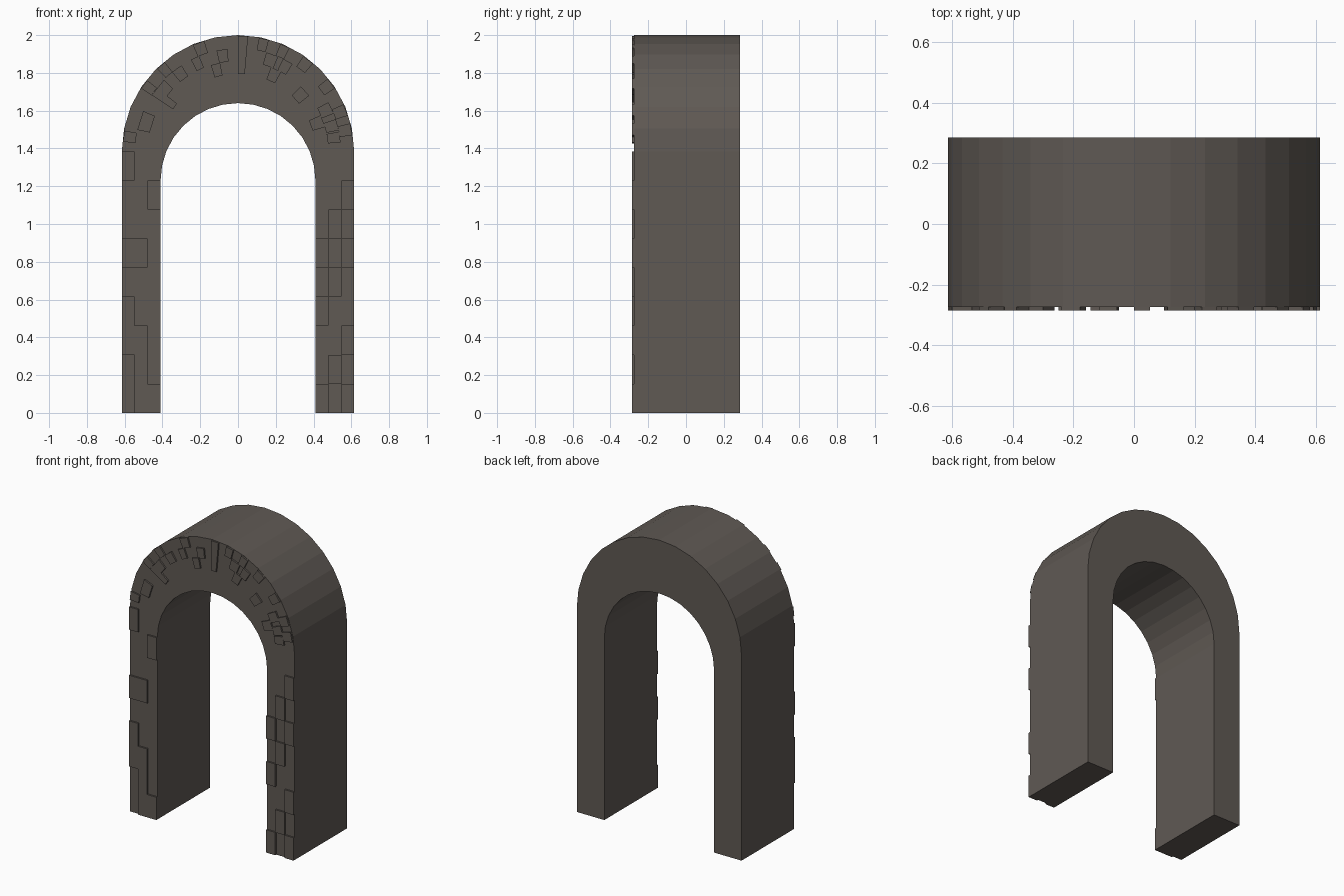
import bpy, bmesh
from math import sin, cos, pi, radians

if "Cube" in bpy.data.objects:
    bpy.data.objects.remove(bpy.data.objects["Cube"])

BACK, FACE, STONE = 0.286, -0.275, -0.286   # y depths
RO, ZO = 0.615, 1.385                       # outer arch radius, spring height
RI, ZI = 0.41, 1.23                         # inner arch
SEG = 16

mat = bpy.data.materials.new("dark_stone")
mat.diffuse_color = (0.115, 0.10, 0.088, 1)
mat.use_nodes = True
mat.node_tree.nodes["Principled BSDF"].inputs["Base Color"].default_value = mat.diffuse_color


def finish(bm, name):
    bmesh.ops.recalc_face_normals(bm, faces=bm.faces)
    me = bpy.data.meshes.new(name)
    bm.to_mesh(me)
    bm.free()
    me.materials.append(mat)
    ob = bpy.data.objects.new(name, me)
    bpy.context.collection.objects.link(ob)
    return ob


def arc(r, z):
    return [(-r * cos(pi * i / SEG), z + r * sin(pi * i / SEG)) for i in range(SEG + 1)]


def add_stone(bm, pts):
    """Shallow block on the front face from an x,z outline."""
    a = [bm.verts.new((x, FACE, z)) for x, z in pts]
    b = [bm.verts.new((x, STONE, z)) for x, z in pts]
    bm.faces.new(b)
    bm.faces.new(a[::-1])
    for i in range(len(a)):
        j = (i + 1) % len(a)
        bm.faces.new((a[i], a[j], b[j], b[i]))


# Arch body: strip between outer and inner outlines, extruded in depth
outer = [(-RO, 0)] + arc(RO, ZO) + [(RO, 0)]
inner = [(-RI, 0)] + arc(RI, ZI) + [(RI, 0)]
bm = bmesh.new()
rings = [[bm.verts.new((x, y, z)) for x, z in p]
         for p, y in ((outer, FACE), (inner, FACE), (inner, BACK), (outer, BACK))]
for k in range(4):
    p, q = rings[k], rings[(k + 1) % 4]
    for i in range(len(p) - 1):
        bm.faces.new((p[i], p[i + 1], q[i + 1], q[i]))
for i in (0, -1):
    bm.faces.new([r[i] for r in rings])
finish(bm, "arch_body")

# Raised leg stones: rows from the bottom, columns left to right
left_rows = [".XX", ".X.", "XX.", "X..", "...", "XX.", "...", "..X", "X.."]
right_rows = ["X.X", ".X.", "..X", "X..", ".X.", "X.X", ".X.", "..X", "..."]
row_h, col_w = ZO / 9, (RO - RI) / 3
for name, rows, x0 in (("left_leg_stones", left_rows, -RO), ("right_leg_stones", right_rows, RI)):
    bm = bmesh.new()
    for r, row in enumerate(rows):
        for c, mark in enumerate(row):
            if mark == "X":
                xa, xb = x0 + c * col_w, x0 + (c + 1) * col_w
                za, zb = r * row_h, (r + 1) * row_h
                add_stone(bm, [(xa, za), (xb, za), (xb, zb), (xa, zb)])
    finish(bm, name)

# Raised arch stones: (angle from crown, half angle, course); courses run inward to outward
courses = [(0.41, 0.478), (0.478, 0.545), (0.545, 0.611)]
arch_stones = [
    (-82.5, 2.8, 2), (-72.5, 5.5, 1), (-54.5, 2.5, 0), (-51.5, 5.5, 1), (-54.5, 2.5, 2),
    (-36.6, 3.2, 1), (-42, 2.5, 2), (-24.7, 2.5, 1), (-20, 3, 2), (-9, 3, 1), (-14.5, 3, 0),
    (2.5, 2.5, 0), (2.5, 2.5, 1), (2.5, 2.5, 2), (13, 2.5, 2), (19.5, 3.5, 1), (25, 3.5, 0),
    (24, 2.5, 2), (29, 3, 1), (37.5, 3, 2), (48, 4, 0), (54, 3, 2), (65, 3.5, 1),
    (70.5, 4, 0), (69, 3, 2), (75, 3.2, 1), (82, 3, 1), (79, 3, 2),
]
bm = bmesh.new()
for ang, half, c in arch_stones:
    r0, r1 = courses[c]
    a, b = radians(ang - half), radians(ang + half)
    add_stone(bm, [(r * sin(t), ZO + r * cos(t)) for r, t in ((r0, a), (r0, b), (r1, b), (r1, a))])
finish(bm, "arch_stones")
